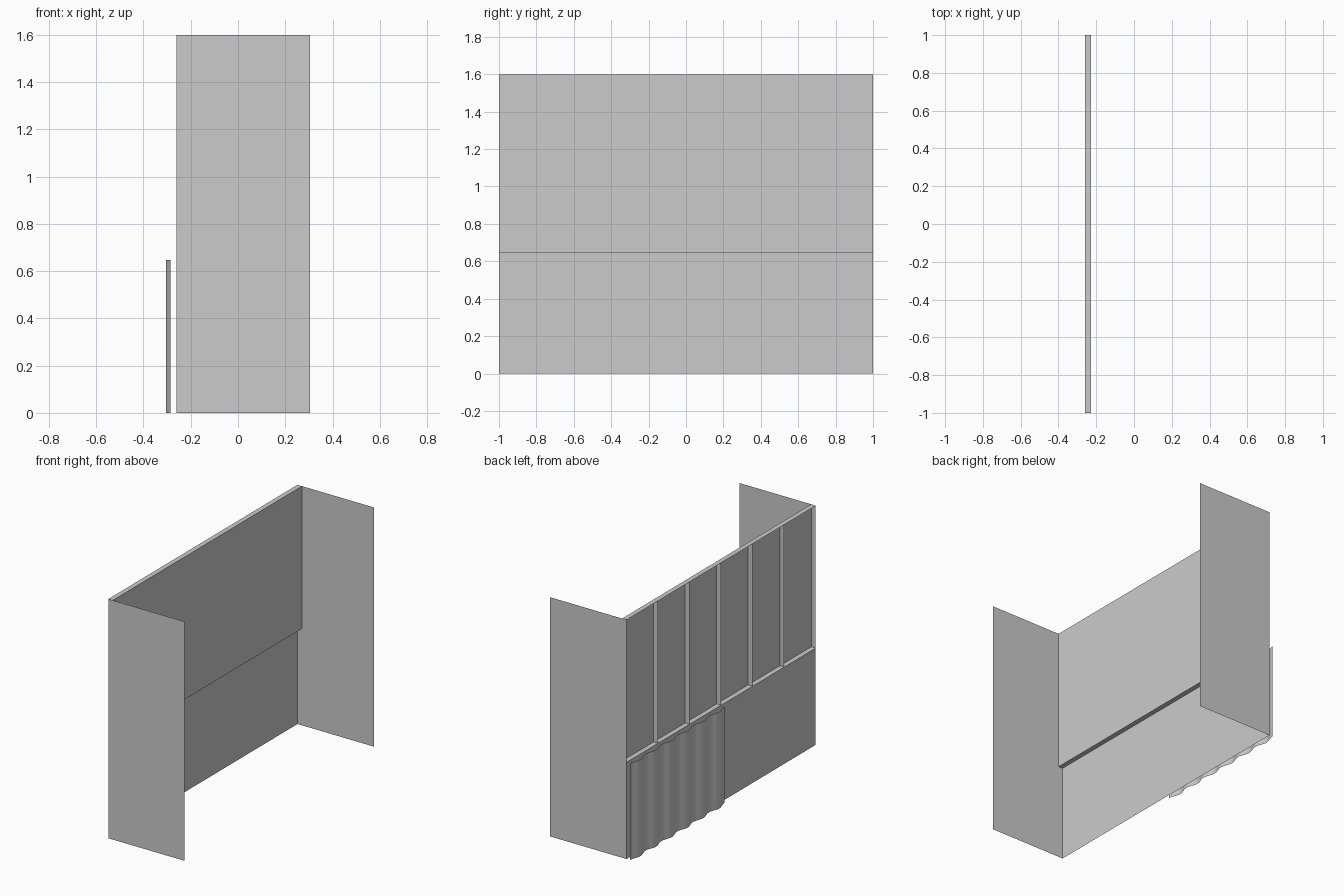
import bpy, bmesh, math

if "Cube" in bpy.data.objects:
    bpy.data.objects.remove(bpy.data.objects["Cube"])

X_WALL, X_FRONT = -0.26, 0.305
HEIGHT, SPLIT = 1.6, 0.647
INSET, DEPTH = 0.043, 0.033
BAYS = 6


def finish(bm, name):
    mesh = bpy.data.meshes.new(name)
    bm.to_mesh(mesh)
    bm.free()
    obj = bpy.data.objects.new(name, mesh)
    bpy.context.collection.objects.link(obj)
    return obj


def quad(bm, pts):
    return bm.faces.new([bm.verts.new(p) for p in pts])


# Back wall: lower band plus upper bays with pressed-in panels
bm = bmesh.new()
bays = []
for i in range(BAYS):
    y0, y1 = -1 + 2 * i / BAYS, -1 + 2 * (i + 1) / BAYS
    for z0, z1 in ((0, SPLIT), (SPLIT, HEIGHT)):
        f = quad(bm, [(X_WALL, y0, z0), (X_WALL, y1, z0),
                      (X_WALL, y1, z1), (X_WALL, y0, z1)])
        if z0 > 0:
            bays.append(f)
bmesh.ops.inset_individual(bm, faces=bays, thickness=INSET, use_even_offset=True)
panels = bmesh.ops.extrude_discrete_faces(bm, faces=bays)["faces"]
bmesh.ops.translate(bm, vec=(DEPTH, 0, 0), verts=[v for f in panels for v in f.verts])
bmesh.ops.remove_doubles(bm, verts=bm.verts, dist=1e-5)
finish(bm, "panelled_wall")

# Side walls: single sheets at both ends
for name, y in (("front_side_wall", -1), ("back_side_wall", 1)):
    bm = bmesh.new()
    pts = [(X_WALL, y, 0), (X_FRONT, y, 0), (X_FRONT, y, HEIGHT), (X_WALL, y, HEIGHT)]
    quad(bm, pts if y > 0 else pts[::-1])
    finish(bm, name)

# Corrugated sheet leaning against the outside of the wall
bm = bmesh.new()
WAVES, STEPS = 6, 72
prev = None
for i in range(STEPS + 1):
    t = i / STEPS
    x = -0.295 + 0.01 * math.cos(2 * math.pi * WAVES * t)
    pair = [bm.verts.new((x, 1 - t, z)) for z in (0, SPLIT)]
    if prev:
        bm.faces.new((prev[0], pair[0], pair[1], prev[1])).smooth = True
    prev = pair
finish(bm, "corrugated_sheet")
